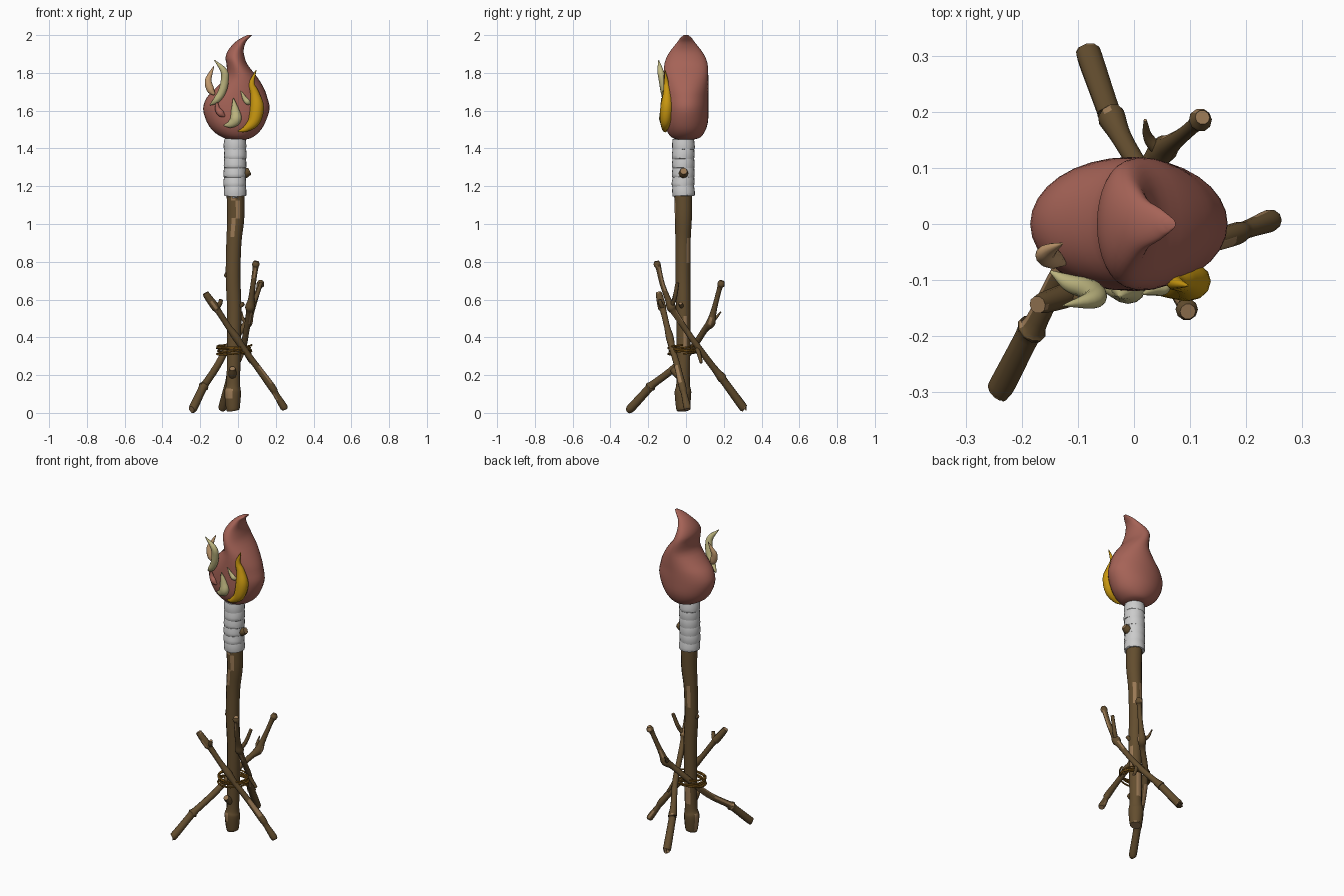
import bpy, bmesh, math, random
from mathutils import Vector, Matrix
random.seed(4)


def mat(name, r, g, b):
    m = bpy.data.materials.new(name)
    m.diffuse_color = (r, g, b, 1)
    return m


BARK = mat("bark", 0.125, 0.075, 0.028)
WOOD = mat("bare_wood", 0.32, 0.19, 0.09)
ROPE = mat("rope", 0.19, 0.085, 0.008)
RED = mat("flame_red", 0.38, 0.125, 0.095)
GOLD = mat("flame_gold", 0.58, 0.31, 0.005)
PALE = mat("flame_pale", 0.55, 0.5, 0.23)
TAN = mat("flame_tan", 0.55, 0.33, 0.16)


def spline(pts, steps):
    """Catmull-Rom samples through tuples of any length."""
    p = [Vector(q) for q in pts]
    p = [2 * p[0] - p[1]] + p + [2 * p[-1] - p[-2]]
    out = []
    for i in range(1, len(p) - 2):
        a, b, c, d = p[i - 1:i + 3]
        for s in range(steps):
            t = s / steps
            out.append(0.5 * (2 * b + (c - a) * t + (2 * a - 5 * b + 4 * c - d) * t * t
                              + (3 * b - a - 3 * c + d) * t ** 3))
    return out + [p[-2]]


def finish(name, bm, mats, angle):
    bmesh.ops.recalc_face_normals(bm, faces=bm.faces)
    me = bpy.data.meshes.new(name)
    bm.to_mesh(me)
    bm.free()
    for m in mats:
        me.materials.append(m)
    ob = bpy.data.objects.new(name, me)
    bpy.context.collection.objects.link(ob)
    bpy.ops.object.select_all(action='DESELECT')
    ob.select_set(True)
    bpy.context.view_layer.objects.active = ob
    bpy.ops.object.shade_smooth_by_angle(angle=math.radians(angle))
    return ob


def skin(bm, rings, patch=0.0, caps=0):
    rings = [[bm.verts.new(v) for v in r] for r in rings]
    n = len(rings[0])
    picks = {}
    for i in range(len(rings) - 1):
        for j in range(n):
            k = (j + 1) % n
            f = bm.faces.new((rings[i][j], rings[i][k], rings[i + 1][k], rings[i + 1][j]))
            if patch:
                hit = picks.setdefault((i // 4, j), random.random() < patch)
                f.material_index = int(hit)
    for r in (rings[0], rings[-1]):
        bm.faces.new(r).material_index = caps


def tube(name, pts, mats, sides=10, steps=5, depth=1.0, patch=0.0, caps=0, angle=45):
    """Sweep a round or flattened section along (x, y, z, radius) points."""
    path = spline(pts, steps)
    rings = []
    for i, q in enumerate(path):
        t = (path[min(i + 1, len(path) - 1)] - path[max(i - 1, 0)]).xyz.normalized()
        u = t.cross(Vector((0, 1, 0))).normalized()
        v = u.cross(t)
        r = max(q[3], 0.001)
        rings.append([q.xyz + r * (u * math.cos(a) + v * depth * math.sin(a))
                      for a in (2 * math.pi * k / sides for k in range(sides))])
    bm = bmesh.new()
    skin(bm, rings, patch, caps)
    return finish(name, bm, mats, angle)


def stick(name, pts, sides=10, patch=0.07):
    return tube(name, pts, [BARK, WOOD], sides, 5, 1, patch, 1)


# Main shaft
stick("torch_shaft", [
    (-0.025, -0.015, 0.012, 0.032), (-0.027, -0.016, 0.03, 0.037), (-0.028, -0.016, 0.11, 0.044),
    (-0.025, -0.015, 0.16, 0.036), (-0.022, -0.014, 0.35, 0.037), (-0.02, -0.014, 0.55, 0.038),
    (-0.026, -0.016, 0.72, 0.039), (-0.022, -0.016, 0.9, 0.04), (-0.012, -0.014, 1.03, 0.045),
    (-0.013, -0.014, 1.16, 0.047), (-0.014, -0.014, 1.44, 0.048)], 12, 0.08)

# Cut twig stumps on the shaft
for name, a, b, r in [
        ("wrap_stump", (0.02, -0.014, 1.26), (0.062, -0.012, 1.28), 0.024),
        ("front_stump", (-0.028, -0.03, 0.19), (-0.03, -0.075, 0.235), 0.02),
        ("left_stump", (-0.04, -0.016, 0.72), (-0.07, -0.02, 0.735), 0.014),
        ("right_stump", (-0.01, -0.016, 0.55), (0.03, -0.03, 0.58), 0.012)]:
    m = [(p + q) / 2 for p, q in zip(a, b)]
    stick(name, [(*a, r), (*m, r * 1.05), (*b, r * 0.8)], 8, 0)

# Overlapping cloth bands
for i in range(6):
    z = 1.155 + i * 0.049
    dx, dy = random.uniform(-0.003, 0.003), random.uniform(-0.004, 0.004)
    top = (-0.015, -0.014)
    tube(f"cloth_band_{i + 1}", [
        (top[0] + dx, top[1] + dy, z - 0.006, 0.05), (top[0] + dx, top[1] + dy, z - 0.004, 0.059),
        (top[0] + dx, top[1], z + 0.025, 0.0595), (top[0], top[1], z + 0.05, 0.056)],
        [], 20, 2, angle=35)

# Three crossing support sticks
stick("left_support", [
    (-0.245, -0.3, 0.018, 0.02), (-0.235, -0.287, 0.03, 0.023), (-0.19, -0.2, 0.125, 0.022),
    (-0.182, -0.187, 0.14, 0.028), (-0.172, -0.17, 0.155, 0.02), (-0.115, -0.06, 0.24, 0.019),
    (-0.055, 0.035, 0.345, 0.018), (0.02, 0.1, 0.44, 0.017), (0.05, 0.13, 0.475, 0.025),
    (0.065, 0.142, 0.52, 0.018), (0.085, 0.157, 0.58, 0.014), (0.11, 0.178, 0.66, 0.014),
    (0.118, 0.185, 0.68, 0.021), (0.122, 0.19, 0.7, 0.013)])
stick("right_support", [
    (0.248, 0.008, 0.018, 0.016), (0.24, 0.005, 0.035, 0.02), (0.2, -0.01, 0.1, 0.016),
    (0.18, -0.018, 0.135, 0.02), (0.1, -0.045, 0.245, 0.017), (0.03, -0.072, 0.34, 0.017),
    (-0.01, -0.086, 0.4, 0.021), (-0.05, -0.1, 0.455, 0.016), (-0.105, -0.12, 0.54, 0.017),
    (-0.12, -0.127, 0.56, 0.022), (-0.16, -0.14, 0.615, 0.019), (-0.172, -0.144, 0.635, 0.016)])
stick("back_support", [
    (-0.082, 0.308, 0.025, 0.02), (-0.078, 0.295, 0.04, 0.023), (-0.045, 0.2, 0.17, 0.021),
    (-0.04, 0.19, 0.185, 0.025), (-0.02, 0.15, 0.235, 0.018), (0.025, 0.07, 0.34, 0.017),
    (0.045, 0.0, 0.44, 0.016), (0.06, -0.06, 0.53, 0.018), (0.064, -0.078, 0.56, 0.026),
    (0.07, -0.095, 0.6, 0.017), (0.08, -0.125, 0.68, 0.014), (0.092, -0.145, 0.765, 0.015),
    (0.094, -0.152, 0.785, 0.02), (0.096, -0.156, 0.803, 0.014)])

# Side twigs on the supports
for name, pts in {
        "left_support_twig": [(0.045, 0.13, 0.48, 0.014), (0.025, 0.155, 0.5, 0.009), (0.02, 0.185, 0.535, 0.003)],
        "right_support_twig": [(-0.115, -0.12, 0.55, 0.014), (-0.095, -0.135, 0.58, 0.012), (-0.09, -0.14, 0.6, 0.01)],
        "back_support_twig": [(0.065, -0.08, 0.56, 0.014), (0.095, -0.06, 0.61, 0.012), (0.122, -0.045, 0.69, 0.01)],
        "back_support_spur": [(0.03, 0.06, 0.34, 0.013), (0.055, 0.075, 0.29, 0.01), (0.07, 0.08, 0.265, 0.008)]}.items():
    stick(name, pts, 8, 0)

# Rope lashing: one continuous winding
turns, n = 6, 180
rope = bpy.data.curves.new("rope_lashing", 'CURVE')
rope.dimensions = '3D'
rope.bevel_depth = 0.005
rope.bevel_resolution = 1
sp = rope.splines.new('POLY')
sp.points.add(n)
for i in range(n + 1):
    a = 2 * math.pi * turns * i / n
    w = 1 + 0.05 * math.sin(a * 0.37)
    sp.points[i].co = (-0.02 + 0.088 * w * math.cos(a), -0.016 + 0.075 * w * math.sin(a),
                       0.312 + 0.044 * i / n + 0.008 * math.sin(a * 1.18), 1)
rope.materials.append(ROPE)
bpy.context.collection.objects.link(bpy.data.objects.new("rope_lashing", rope))

# Large flame: oval sections as (z, left, right, half depth)
sections = [
    (1.447, -0.04, 0.04, 0.04), (1.458, -0.08, 0.075, 0.075), (1.49, -0.13, 0.115, 0.1),
    (1.54, -0.165, 0.145, 0.116), (1.61, -0.185, 0.167, 0.119), (1.67, -0.165, 0.155, 0.119),
    (1.72, -0.118, 0.137, 0.119), (1.78, -0.065, 0.1, 0.118), (1.84, -0.06, 0.053, 0.115),
    (1.88, -0.066, 0.036, 0.104), (1.92, -0.052, 0.03, 0.08), (1.96, -0.018, 0.04, 0.048),
    (1.985, 0.018, 0.06, 0.03), (2.0, 0.05, 0.074, 0.012)]
bm = bmesh.new()
skin(bm, [[((l + r) / 2 + (r - l) / 2 * math.cos(a), d * math.sin(a), z)
           for a in (2 * math.pi * k / 32 for k in range(32))]
          for z, l, r, d in spline(sections, 3)])
finish("large_flame", bm, [RED], 80)

# Small flame licks on the front: path points with half width
licks = {
    "gold_lick": (GOLD, 0.9, [
        (0.0, -0.105, 1.49, 0.003), (0.04, -0.112, 1.503, 0.016), (0.085, -0.108, 1.545, 0.032),
        (0.1, -0.102, 1.62, 0.037), (0.088, -0.1, 1.69, 0.025), (0.073, -0.104, 1.745, 0.015),
        (0.096, -0.11, 1.815, 0.002)]),
    "pale_curl_lick": (PALE, 0.9, [
        (-0.148, -0.085, 1.63, 0.003), (-0.115, -0.105, 1.655, 0.017), (-0.085, -0.115, 1.7, 0.021),
        (-0.07, -0.125, 1.76, 0.021), (-0.075, -0.135, 1.81, 0.018), (-0.125, -0.145, 1.868, 0.002)]),
    "pale_drop_lick": (PALE, 0.8, [
        (-0.075, -0.1, 1.522, 0.003), (-0.04, -0.112, 1.528, 0.02), (-0.012, -0.118, 1.555, 0.03),
        (-0.015, -0.12, 1.6, 0.022), (-0.025, -0.13, 1.668, 0.002)]),
    "tan_side_lick": (TAN, 0.9, [
        (-0.125, -0.07, 1.685, 0.006), (-0.145, -0.062, 1.71, 0.02), (-0.158, -0.055, 1.755, 0.018),
        (-0.148, -0.045, 1.79, 0.012), (-0.128, -0.035, 1.835, 0.002)]),
    "pale_small_lick": (PALE, 0.8, [
        (0.07, -0.1, 1.638, 0.004), (0.052, -0.115, 1.645, 0.014), (0.035, -0.118, 1.665, 0.012),
        (0.015, -0.125, 1.705, 0.002)]),
    "red_small_lick": (RED, 0.9, [
        (-0.07, -0.11, 1.57, 0.005), (-0.09, -0.108, 1.585, 0.018), (-0.108, -0.105, 1.61, 0.014),
        (-0.112, -0.11, 1.655, 0.002)])}
for name, (m, depth, pts) in licks.items():
    tube(name, pts, [m], 12, 5, depth, angle=70)
